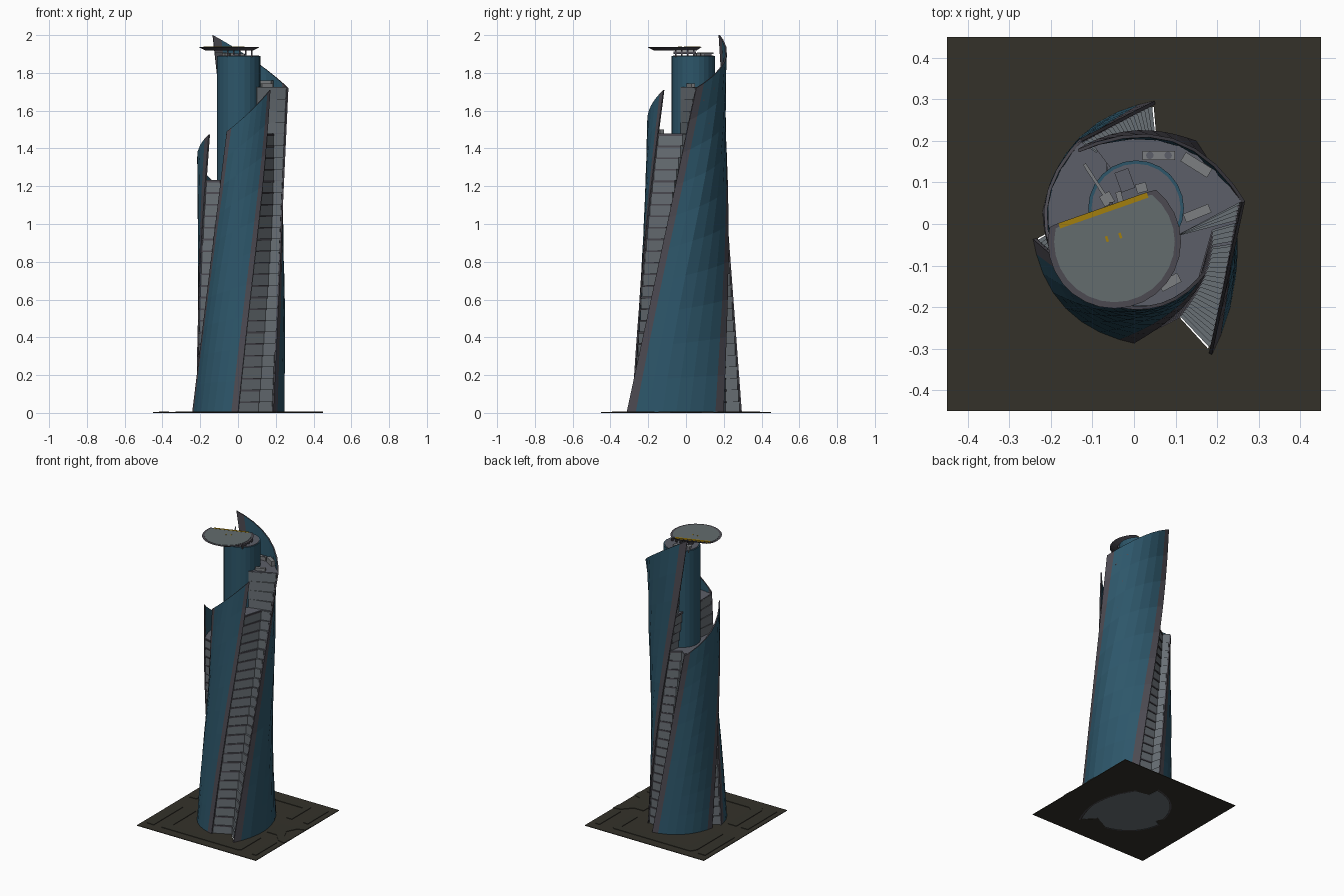
import bpy, bmesh, math
from mathutils import Vector, Matrix

if "Cube" in bpy.data.objects:
    bpy.data.objects.remove(bpy.data.objects["Cube"])


def mat(name, c):
    m = bpy.data.materials.new(name)
    m.diffuse_color = (*c, 1)
    m.use_nodes = True
    m.node_tree.nodes["Principled BSDF"].inputs["Base Color"].default_value = m.diffuse_color
    return m


GLASS = mat("blue_glass", (0.026, 0.093, 0.143))
FRAME = mat("purple_grey_frame", (0.072, 0.068, 0.083))
BAND = mat("floor_grey", (0.14, 0.16, 0.178))
ROOF = mat("roof_grey", (0.108, 0.113, 0.138))
PAD = mat("pad_grey", (0.125, 0.15, 0.155))
UNIT = mat("unit_grey", (0.2, 0.21, 0.22))
GROUND = mat("ground_olive", (0.034, 0.031, 0.023))
ROAD = mat("road_olive", (0.033, 0.031, 0.023))
YELLOW = mat("yellow", (0.36, 0.21, 0.004))


def finish(name, bm, *mats, recalc=True):
    if recalc:
        bmesh.ops.recalc_face_normals(bm, faces=bm.faces)
    me = bpy.data.meshes.new(name)
    bm.to_mesh(me)
    bm.free()
    ob = bpy.data.objects.new(name, me)
    bpy.context.collection.objects.link(ob)
    for m in mats:
        me.materials.append(m)
    return ob


def loft(bm, low, z0, high, z1):
    a = [bm.verts.new((p[0], p[1], z0)) for p in low]
    b = [bm.verts.new((p[0], p[1], z1)) for p in high]
    n = len(a)
    bm.faces.new(a[::-1])
    bm.faces.new(b)
    for i in range(n):
        j = (i + 1) % n
        bm.faces.new((a[i], a[j], b[j], b[i]))


def prism(name, pts, z0, z1, m):
    bm = bmesh.new()
    loft(bm, pts, z0, pts, z1)
    return finish(name, bm, m)


def circle(cx, cy, r, n=24):
    return [(cx + r * math.cos(2 * math.pi * i / n), cy + r * math.sin(2 * math.pi * i / n)) for i in range(n)]


def rect(cx, cy, w, d, ang=0):
    c, s = math.cos(math.radians(ang)), math.sin(math.radians(ang))
    return [(cx + x * c - y * s, cy + x * s + y * c)
            for x, y in ((-w / 2, -d / 2), (w / 2, -d / 2), (w / 2, d / 2), (-w / 2, d / 2))]


# Each sail: bottom start, bottom end, top start, top end, bulge low/high, top heights
SAILS = {
    "front": ((-.243, -.036), (0, -.287), (-.06, -.195), (.172, -.12), .17, .17, 1.49, 1.71),
    "right": ((.187, -.315), (.15, .2), (.267, .055), (-.135, .18), .15, .22, 1.72, 2.0),
    "left": ((.05, .296), (-.22, .03), (-.13, .205), (-.155, -.147), .17, .21, 1.22, 1.475),
}
BEFORE = {"front": "left", "right": "front", "left": "right"}


def arc(a, b, bulge, u):
    a, b = Vector(a), Vector(b)
    d = b - a
    return a + d * u + Vector((d.y, -d.x)) * bulge * 4 * u * (1 - u)


# Leading edge is straight, the rest keeps most of its radius while it twists
def sail_point(key, u, z=None, v=0):
    b0, b1, t0, t1, k0, k1, z0, z1 = SAILS[key]
    top = z0 + (z1 - z0) * u
    if z is not None:
        v = z / top
    lo, hi = arc(b0, b1, k0, u), arc(t0, t1, k1, u)
    p = lo.lerp(hi, v)
    r = lo.length + (hi.length - lo.length) * v
    p *= 1 + .75 * (r / p.length - 1) * min(1, u / .35)
    return Vector((p.x, p.y, v * top))


# Twisting glass sails with frame strips on both upright edges
US = [0, .09, .22, .36, .5, .64, .78, .91, 1]
ROWS = 10
for key in SAILS:
    bm = bmesh.new()
    g = [[bm.verts.new(sail_point(key, u, v=r / ROWS)) for u in US] for r in range(ROWS + 1)]
    for r in range(ROWS):
        for c in range(len(US) - 1):
            f = bm.faces.new((g[r][c], g[r][c + 1], g[r + 1][c + 1], g[r + 1][c]))
            f.material_index = 1 if c in (0, len(US) - 2) else 0
    ob = finish(key + "_sail", bm, GLASS, FRAME, recalc=False)
    sol = ob.modifiers.new("thickness", "SOLIDIFY")
    sol.thickness = .008
    sol.offset = -1
    sol.material_offset_rim = 1


# Floors: notched between the sails, and one sail fewer at each terrace
def outline(level, z, s):
    keys = ["front", "right", "left"] if level < 20 else ["front", "right"] if level < 24 else ["right"]
    pts = []
    for k in keys:
        if BEFORE[k] in keys:
            start, end = sail_point(k, 0, z=z).xy, sail_point(BEFORE[k], 1, z=z).xy
            notch = Matrix.Rotation(math.radians(-5), 2) @ start.normalized()
            pts.append(notch * .9 * min(start.length, end.length) * s)
        pts += [sail_point(k, u, z=z).xy * s for u in US]
    if level >= 24:
        pts += [Vector((-.03, .1)), Vector((.1, -.03))]
    return pts


PITCH = .0615
bands, slabs, roofs = bmesh.new(), bmesh.new(), bmesh.new()
for i in range(28):
    z = i * PITCH
    p = outline(i, z + PITCH / 2, .96)
    loft(bands, p, z, p, z + PITCH)
    p = outline(i, z + PITCH, .984)
    loft(slabs, p, z + PITCH - .009, p, z + PITCH)
for i in (19, 23, 27):
    z = (i + 1) * PITCH
    p = outline(i, z, .968)
    loft(roofs, p, z - .004, p, z + .004)
finish("floor_bands", bands, BAND)
finish("floor_slabs", slabs, FRAME)
finish("terrace_roofs", roofs, ROOF)

# Core drum
prism("core_drum", circle(.005, .038, .115), 1.2, 1.89, GLASS)
prism("core_roof", circle(.005, .038, .107), 1.885, 1.893, ROOF)

# Helipad: disc with one straight side
PC, PN = Vector((-.047, -.043)), Vector((-.33, .944))


def pad_outline(r, cut):
    out = []
    for p in circle(0, 0, r, 28):
        p = Vector(p)
        d = p.dot(PN)
        if d > cut:
            p -= PN * (d - cut)
        out.append(p + PC)
    return out


bm = bmesh.new()
loft(bm, pad_outline(.125, .075), 1.918, pad_outline(.16, .087), 1.936)
finish("helipad_rim", bm, FRAME)
prism("helipad_deck", pad_outline(.145, .08), 1.933, 1.938, PAD)
bar = PC + PN * .08
prism("helipad_bar", rect(bar.x, bar.y, .225, .013, 19.3), 1.933, 1.939, YELLOW)
for n, (x, y) in enumerate(((-.065, -.036), (-.033, -.028))):
    prism(f"pad_mark_{n}", rect(x, y, .006, .014, 19), 1.936, 1.939, YELLOW)

# Posts and beams under the pad
bm = bmesh.new()
for ix in range(5):
    x = -.055 + ix * .032
    for iy in range(4):
        p = rect(x, -.055 + iy * .032, .008, .008)
        loft(bm, p, 1.885, p, 1.92)
    p = rect(x, -.007, .008, .12)
    loft(bm, p, 1.9, p, 1.914)
finish("pad_supports", bm, FRAME)

# Roof equipment: x, y, width, depth, angle, base, height
for n, (x, y, w, d, a, z, h) in enumerate((
        (.06, .165, .078, .022, 0, 1.72, .03), (.15, .142, .075, .025, -32, 1.72, .04),
        (.152, .026, .065, .022, 22, 1.72, .025), (.086, -.14, .052, .024, 28, 1.476, .025),
        (-.022, .105, .035, .05, 20, 1.89, .012), (.018, .087, .026, .022, 15, 1.89, .012),
        (-.035, .066, .014, .024, 15, 1.89, .015))):
    prism(f"roof_unit_{n}", rect(x, y, w, d, a), z, z + h, ROOF if n == 4 else UNIT)
for n, x in enumerate((.038, .082)):
    prism(f"fan_{n}", circle(x, .165, .009, 12), 1.748, 1.753, ROOF)
prism("crane_base", rect(-.065, .06, .028, .028, 30), 1.885, 1.905, UNIT)
prism("crane_arm", rect(-.092, .102, .1, .008, 123), 1.9, 1.908, UNIT)

# Ground plate with an opening under the tower
bm = bmesh.new()
edges = []
for loop in (rect(0, 0, .9, .9), outline(0, 0, .95)):
    vs = [bm.verts.new((p[0], p[1], 0)) for p in loop]
    edges += [bm.edges.new((vs[i], vs[(i + 1) % len(vs)])) for i in range(len(vs))]
bmesh.ops.triangle_fill(bm, edges=edges, use_beauty=True)
r = bmesh.ops.extrude_face_region(bm, geom=bm.faces[:])
bmesh.ops.translate(bm, verts=[v for v in r["geom"] if isinstance(v, bmesh.types.BMVert)], vec=(0, 0, .004))
finish("ground_plate", bm, GROUND)

# Roads, mirrored front to back
bm = bmesh.new()
LOOP = [(-.33, .073), (-.265, .073), (-.265, .32), (-.24, .343), (.248, .343), (.248, .168), (.29, .168),
        (.29, .375), (.275, .39), (-.305, .39), (-.33, .35)]
SHAPES = [LOOP, rect(-.391, .231, .052, .316), rect(.395, .28, .032, .224),
          [(.27, .073), (.343, .073), (.4, .135), (.45, .145), (.45, .085), (.4, .07), (.365, 0), (.27, 0)]]
for pts in SHAPES:
    for s in (1, -1):
        q = [(x, y * s) for x, y in pts]
        loft(bm, q, .003, q, .0075)
finish("roads", bm, ROAD)
